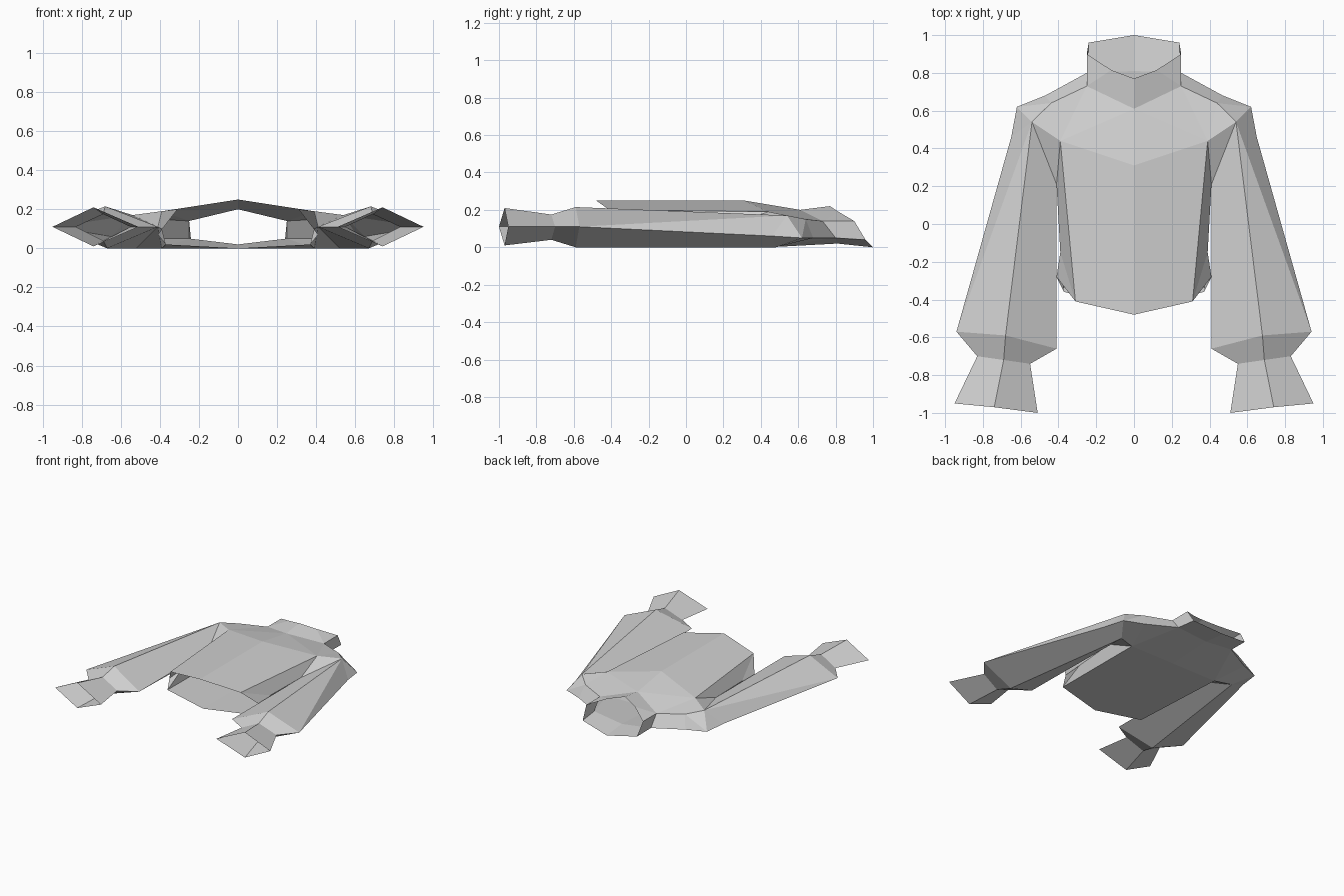
import bpy
import bmesh

old = bpy.data.objects.get("Cube")
if old:
    bpy.data.objects.remove(old, do_unlink=True)

cloth = bpy.data.materials.new("light grey cloth")
cloth.use_nodes = True
GREY = (0.64, 0.64, 0.64, 1)
cloth.diffuse_color = GREY
cloth.node_tree.nodes["Principled BSDF"].inputs["Base Color"].default_value = GREY

# Named points on the garment's left half
neck = dict(
    neck_front=(0, .61, .2), neck_side=(.25, .73, .14),
    nape_side=(.25, .8, .05), nape=(0, .81, .02),
    rim_front=(0, .77, .22), rim_mid=(.12, .815, .19), rim_side=(.25, .9, .14),
    rim_rear=(.24, .96, .04), rim_back=(0, 1, 0))
body = dict(
    breast=(0, .31, .25), chest=(.39, .44, .19),
    seam_front=(.44, .64, .15), seam_back=(.47, .68, .05),
    armpit=(.41, .21, .11), waist=(.39, -.15, .1),
    hem_front=(0, -.48, .25), hem_corner=(.31, -.41, .2), hem_side=(.41, -.28, .07),
    hem_rear=(.37, -.36, .02), hem_back=(0, -.44, 0),
    blade=(.39, .44, 0), spine=(0, .44, 0))
arm = dict(
    cap=(.54, .54, .17), tip=(.62, .62, .05), upper=(.65, .46, .06), under=(.52, .48, 0),
    wide_out=(.94, -.57, .11), wide_top=(.68, -.59, .215),
    wide_in=(.41, -.66, .11), wide_low=(.67, -.59, 0),
    wrist_out=(.83, -.7, .11), wrist_top=(.69, -.72, .175),
    wrist_in=(.55, -.74, .11), wrist_low=(.69, -.72, .04),
    end_out=(.95, -.95, .11), end_top=(.74, -.97, .21),
    end_in=(.51, -1, .11), end_low=(.74, -.97, .01))
POINTS = {**neck, **body, **arm}


def panel_part(name, panels):
    """Sew named points into flat panels and mirror them across the centre."""
    bm = bmesh.new()
    verts = {}
    for panel in panels:
        for p in panel.split():
            if p not in verts:
                verts[p] = bm.verts.new(POINTS[p])
        bm.faces.new([verts[p] for p in panel.split()])
    bmesh.ops.triangulate(bm, faces=[f for f in bm.faces if len(f.verts) > 4])
    bmesh.ops.recalc_face_normals(bm, faces=bm.faces[:])
    mesh = bpy.data.meshes.new(name)
    bm.to_mesh(mesh)
    bm.free()
    mesh.materials.append(cloth)
    obj = bpy.data.objects.new(name, mesh)
    bpy.context.collection.objects.link(obj)
    mirror = obj.modifiers.new("Mirror", 'MIRROR')
    mirror.use_clip = True
    return obj


def band(first, second):
    """Panels of a closed four-sided tube between two named rings."""
    sides = ["out", "top", "in", "low"]
    return [f"{first}_{a} {first}_{b} {second}_{b} {second}_{a}"
            for a, b in zip(sides, sides[1:] + sides[:1])]


# Torso: front, sides, shoulders and back
panel_part("torso", [
    "neck_front neck_side chest", "neck_front chest breast",
    "neck_side seam_front chest", "breast chest hem_corner hem_front",
    "chest armpit waist hem_corner", "waist hem_side hem_corner",
    "chest seam_front cap", "chest cap armpit", "seam_front tip cap",
    "neck_side nape_side seam_back seam_front", "seam_front seam_back tip",
    "nape nape_side blade spine", "nape_side seam_back blade",
    "seam_back tip under blade", "blade under armpit",
    "spine blade hem_rear hem_back", "blade armpit waist hem_rear",
    "waist hem_side hem_rear"])

# Collar standing around the open neck
panel_part("collar", [
    "neck_front neck_side rim_mid rim_front", "neck_side rim_side rim_mid",
    "neck_side nape_side rim_rear rim_side", "nape_side nape rim_back rim_rear"])

# Sleeves widening toward the wrist
panel_part("sleeves", [
    "armpit cap wide_top wide_in", "cap wide_out wide_top",
    "cap tip upper", "cap upper wide_out", "upper tip under",
    "upper under wide_low wide_out", "under armpit wide_in wide_low"])

# Gathered wrists and flared, open cuffs
panel_part("cuffs", band("wide", "wrist") + band("wrist", "end"))
